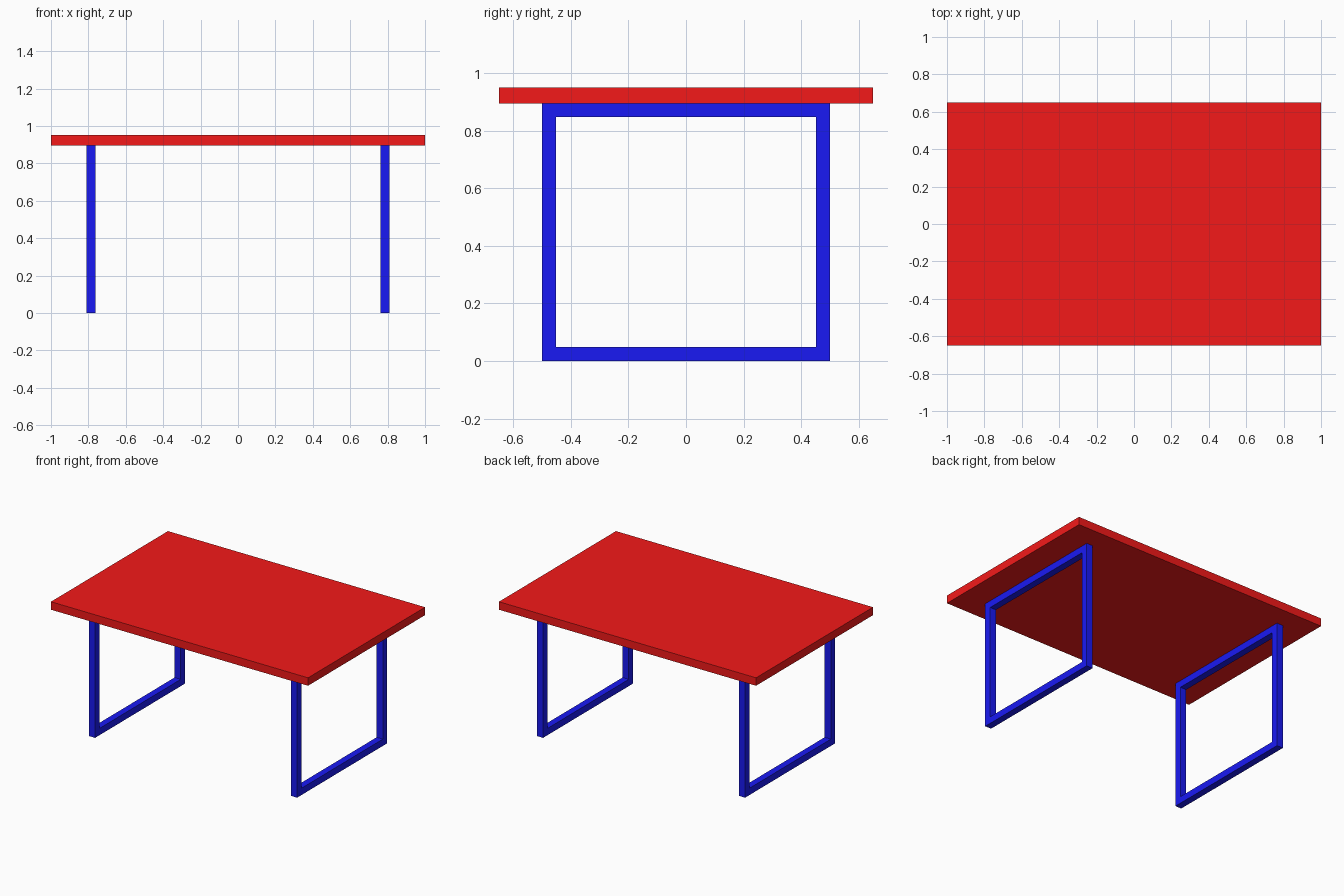
import bpy, bmesh

if "Cube" in bpy.data.objects:
    bpy.data.objects.remove(bpy.data.objects["Cube"])


def material(name, color):
    m = bpy.data.materials.new(name)
    m.diffuse_color = color
    m.use_nodes = True
    m.node_tree.nodes["Principled BSDF"].inputs["Base Color"].default_value = m.diffuse_color
    return m


def finish(name, bm, mat):
    bmesh.ops.recalc_face_normals(bm, faces=bm.faces)
    mesh = bpy.data.meshes.new(name)
    bm.to_mesh(mesh)
    bm.free()
    mesh.materials.append(mat)
    obj = bpy.data.objects.new(name, mesh)
    bpy.context.collection.objects.link(obj)
    return obj


red = material("red", (0.9, 0.01, 0.01, 1))
blue = material("blue", (0.01, 0.01, 0.9, 1))

TOP, UNDER = 0.951, 0.895       # table top heights
BAR, HALF_Y, LEG_X = 0.048, 0.5, 0.786

# Table top slab
bm = bmesh.new()
bmesh.ops.create_cube(bm, size=1)
bmesh.ops.scale(bm, vec=(2, 1.3, TOP - UNDER), verts=bm.verts)
bmesh.ops.translate(bm, vec=(0, 0, (TOP + UNDER) / 2), verts=bm.verts)
finish("table_top", bm, red)


# Leg frame: a rectangular ring swept from nested outlines
def leg_frame(name, x):
    bm = bmesh.new()
    loops = []
    for dx, inset in ((-1, 0), (1, 0), (1, BAR), (-1, BAR)):
        y, lo, hi = HALF_Y - inset, inset, UNDER - inset
        loops.append([bm.verts.new((x + dx * BAR / 2, py, pz))
                      for py, pz in ((-y, lo), (y, lo), (y, hi), (-y, hi))])
    for i in range(4):
        a, b = loops[i], loops[(i + 1) % 4]
        for j in range(4):
            k = (j + 1) % 4
            bm.faces.new((a[j], a[k], b[k], b[j]))
    finish(name, bm, blue)


leg_frame("left_leg_frame", -LEG_X)
leg_frame("right_leg_frame", LEG_X)
